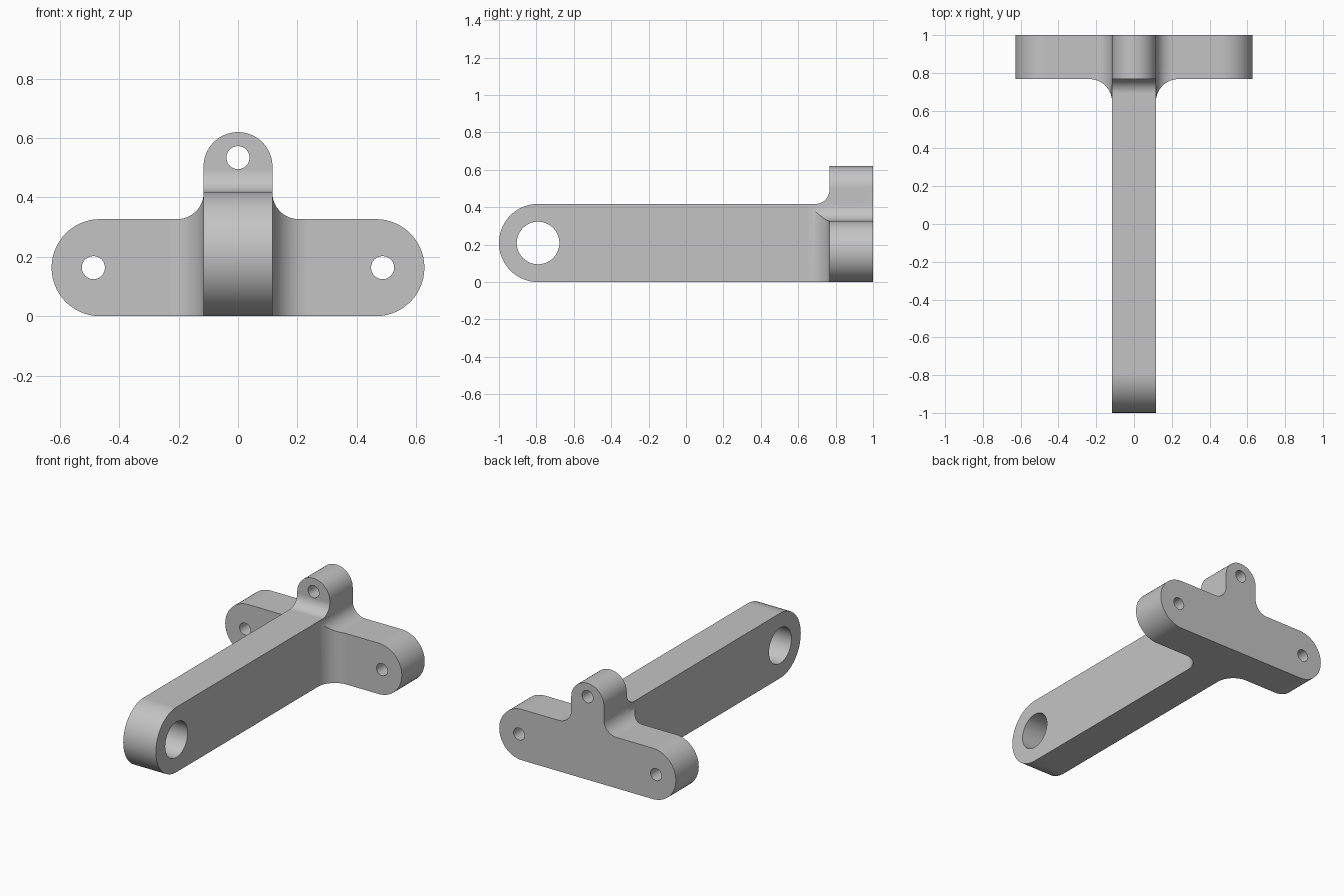
import bpy, bmesh, math
from mathutils import Vector

if "Cube" in bpy.data.objects:
    bpy.data.objects.remove(bpy.data.objects["Cube"])

W = 0.116        # half width of arm and tab
FY = 0.767       # front plane of the flange
FH = 0.327       # flange height
AH = 0.418       # arm height

grey = bpy.data.materials.new("plain_grey")
grey.diffuse_color = (0.55, 0.55, 0.55, 1)
grey.use_nodes = True
grey.node_tree.nodes["Principled BSDF"].inputs["Base Color"].default_value = grey.diffuse_color


def arc(cx, cy, r, a0, a1, n=16):
    return [(cx + r * math.cos(math.radians(a0 + (a1 - a0) * i / n)),
             cy + r * math.sin(math.radians(a0 + (a1 - a0) * i / n))) for i in range(n + 1)]


def mirrored(half):
    """Close a right-hand outline with its mirror image across the first axis."""
    return half + [(-a, b) for a, b in reversed(half) if abs(a) > 1e-6]


def prism(name, outline, axis, lo, hi):
    """Extrude a 2D outline along the named axis."""
    place = {'x': lambda a, b, d: (d, a, b),
             'y': lambda a, b, d: (a, d, b),
             'z': lambda a, b, d: (a, b, d)}[axis]
    bm = bmesh.new()
    face = bm.faces.new([bm.verts.new(place(a, b, lo)) for a, b in outline])
    ext = bmesh.ops.extrude_face_region(bm, geom=[face])
    verts = [v for v in ext['geom'] if isinstance(v, bmesh.types.BMVert)]
    bmesh.ops.translate(bm, verts=verts, vec=Vector(place(0, 0, hi - lo)))
    bmesh.ops.recalc_face_normals(bm, faces=bm.faces)
    mesh = bpy.data.meshes.new(name)
    bm.to_mesh(mesh)
    bm.free()
    mesh.materials.append(grey)
    ob = bpy.data.objects.new(name, mesh)
    bpy.context.collection.objects.link(ob)
    return ob


def combine(ob, other, operation):
    """Apply a boolean and remove the helper."""
    mod = ob.modifiers.new("combine", 'BOOLEAN')
    mod.operation, mod.object, mod.solver = operation, other, 'EXACT'
    bpy.context.view_layer.objects.active = ob
    bpy.ops.object.modifier_apply(modifier=mod.name)
    bpy.data.objects.remove(other, do_unlink=True)


# flange outline: rounded ears, concave shoulders and a round-topped tab
R = FH / 2
r = 0.088
flange_outline = mirrored(arc(0.628 - R, R, R, -90, 90, 28)
                          + arc(W + r, FH + r, r, 270, 180, 14)
                          + arc(0, 0.62 - W, W, 0, 90, 16))
bracket = prism("arm_bracket", flange_outline, 'y', FY, 1.0)

# arm: round nose, with a fillet climbing up to the tab
A = AH / 2
q = 0.075
arm_outline = (arc(A - 1, A, A, 270, 90, 36)
               + arc(FY - q, AH + q, q, -90, 0, 14)
               + [(0.9, AH + q), (0.9, 0)])
arm = prism("arm", arm_outline, 'x', -W, W)

# curved webs joining the arm sides to the flange, trimmed by the shoulders
f = 0.12
web_outline = mirrored(arc(W + f, FY - f, f, 180, 90, 16) + [(W + f, 0.85)])
web = prism("web", web_outline, 'z', 0, 0.41)
combine(web, prism("web_trim", flange_outline, 'y', 0.5, 1.1), 'INTERSECT')

combine(bracket, web, 'UNION')
combine(bracket, arm, 'UNION')

# three bolt holes and the pivot hole
for x, z in ((-0.487, R), (0.487, R), (0, 0.534)):
    combine(bracket, prism("bolt_hole", arc(x, z, 0.039, 0, 345, 23), 'y', 0.6, 1.2), 'DIFFERENCE')
combine(bracket, prism("pivot_hole", arc(A - 1, A, 0.114, 0, 352.5, 47), 'x', -0.5, 0.5), 'DIFFERENCE')

# smooth curves, crisp edges
bpy.ops.object.select_all(action='DESELECT')
bracket.select_set(True)
bpy.context.view_layer.objects.active = bracket
bpy.ops.object.shade_smooth_by_angle(angle=math.radians(30))
normals = bracket.modifiers.new("flat_face_normals", 'WEIGHTED_NORMAL')
normals.keep_sharp = True
